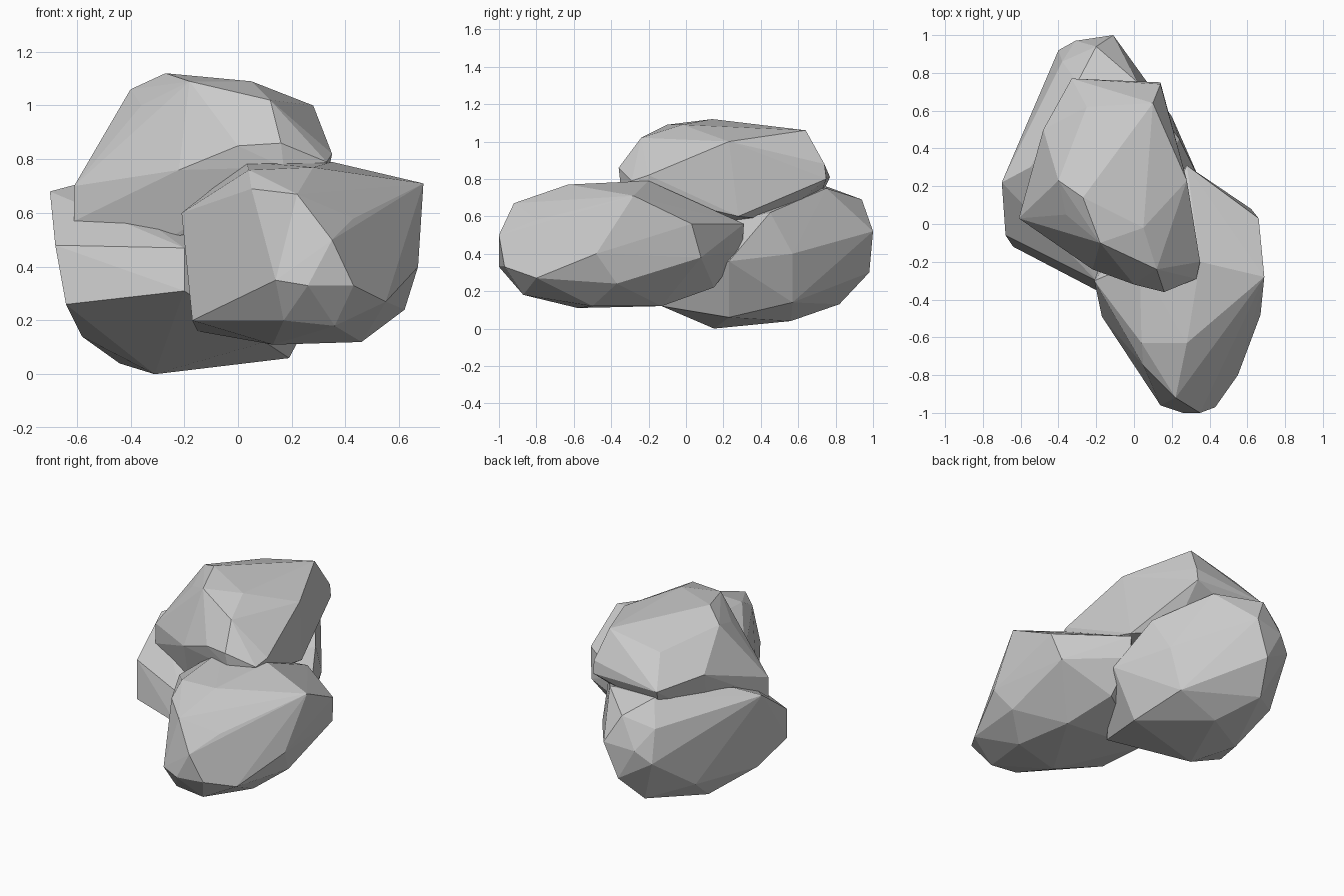
import bpy, bmesh


def rock(name, corners):
    """Faceted boulder: the convex skin around a few corner points."""
    bm = bmesh.new()
    for c in corners:
        bm.verts.new(c)
    res = bmesh.ops.convex_hull(bm, input=bm.verts[:])
    loose = set(res["geom_interior"] + res["geom_unused"])
    bmesh.ops.delete(bm, geom=[v for v in loose if isinstance(v, bmesh.types.BMVert)],
                     context='VERTS')
    bmesh.ops.recalc_face_normals(bm, faces=bm.faces[:])
    mesh = bpy.data.meshes.new(name)
    bm.to_mesh(mesh)
    bm.free()
    obj = bpy.data.objects.new(name, mesh)
    bpy.context.collection.objects.link(obj)
    return obj


# Low boulder at the front right, from its nose to its back
rock("front_rock", [
    (0.35, -1.0, 0.50), (0.26, -1.0, 0.33), (0.14, -0.96, 0.35), (0.43, -0.97, 0.33),
    (0.22, -0.92, 0.67), (0.17, -0.87, 0.20), (0.36, -0.87, 0.18), (0.43, -0.80, 0.58),
    (0.55, -0.80, 0.27), (0.05, -0.75, 0.69), (0.28, -0.63, 0.77), (0.04, -0.63, 0.76),
    (0.13, -0.58, 0.11), (0.46, -0.50, 0.12), (-0.17, -0.49, 0.20), (0.67, -0.48, 0.40),
    (0.62, -0.37, 0.24), (-0.21, -0.30, 0.60), (0.69, -0.28, 0.71), (0.35, -0.20, 0.79),
    (-0.15, -0.13, 0.16), (0.40, -0.13, 0.12), (0.66, 0.03, 0.56), (0.62, 0.08, 0.38),
    (0.28, 0.31, 0.56), (0.28, 0.30, 0.42), (0.30, 0.15, 0.22), (0.03, -0.20, 0.79),
])

# Low boulder at the back left
rock("back_rock", [
    (-0.20, -0.35, 0.31), (-0.20, -0.30, 0.47), (-0.64, -0.12, 0.26), (-0.68, -0.06, 0.48),
    (0.10, -0.13, 0.12), (-0.31, 0.15, 0.0), (-0.58, 0.10, 0.14), (-0.44, 0.40, 0.04),
    (-0.70, 0.22, 0.68), (-0.55, 0.30, 0.72), (0.19, 0.23, 0.06), (0.35, 0.23, 0.36),
    (0.24, 0.45, 0.62), (0.12, 0.57, 0.14), (0.20, 0.57, 0.40), (-0.15, 0.56, 0.04),
    (0.02, 0.75, 0.75), (-0.30, 0.75, 0.76), (0.04, 0.77, 0.48), (-0.28, 0.82, 0.13),
    (-0.40, 0.92, 0.42), (-0.38, 0.86, 0.62), (-0.20, 0.94, 0.69), (-0.31, 0.97, 0.50),
    (-0.11, 1.0, 0.52), (-0.20, 0.98, 0.30), (-0.51, 0.63, 0.21),
])

# Boulder resting on top of both, its underside sunk into them
rock("top_rock", [
    (0.16, -0.36, 0.86), (0.17, -0.35, 0.77), (0.00, -0.32, 0.85), (0.33, -0.29, 0.79),
    (-0.22, -0.24, 0.76), (0.12, -0.24, 1.02), (0.35, -0.20, 0.82), (0.33, -0.22, 0.72),
    (-0.18, -0.10, 1.09), (0.05, -0.02, 1.09), (-0.61, 0.03, 0.70), (-0.61, 0.03, 0.57),
    (-0.25, -0.15, 0.51), (0.12, -0.25, 0.58), (-0.27, 0.14, 1.12), (-0.40, 0.23, 1.06),
    (-0.36, 0.05, 1.0), (0.28, 0.23, 1.0), (0.26, 0.28, 0.60), (0.10, 0.64, 1.06),
    (-0.25, 0.62, 0.99), (-0.48, 0.50, 0.86), (0.10, 0.48, 0.58), (-0.45, 0.42, 0.56),
    (0.14, 0.74, 0.88), (0.14, 0.75, 0.80), (-0.33, 0.77, 0.81), (-0.30, 0.70, 0.66),
])
